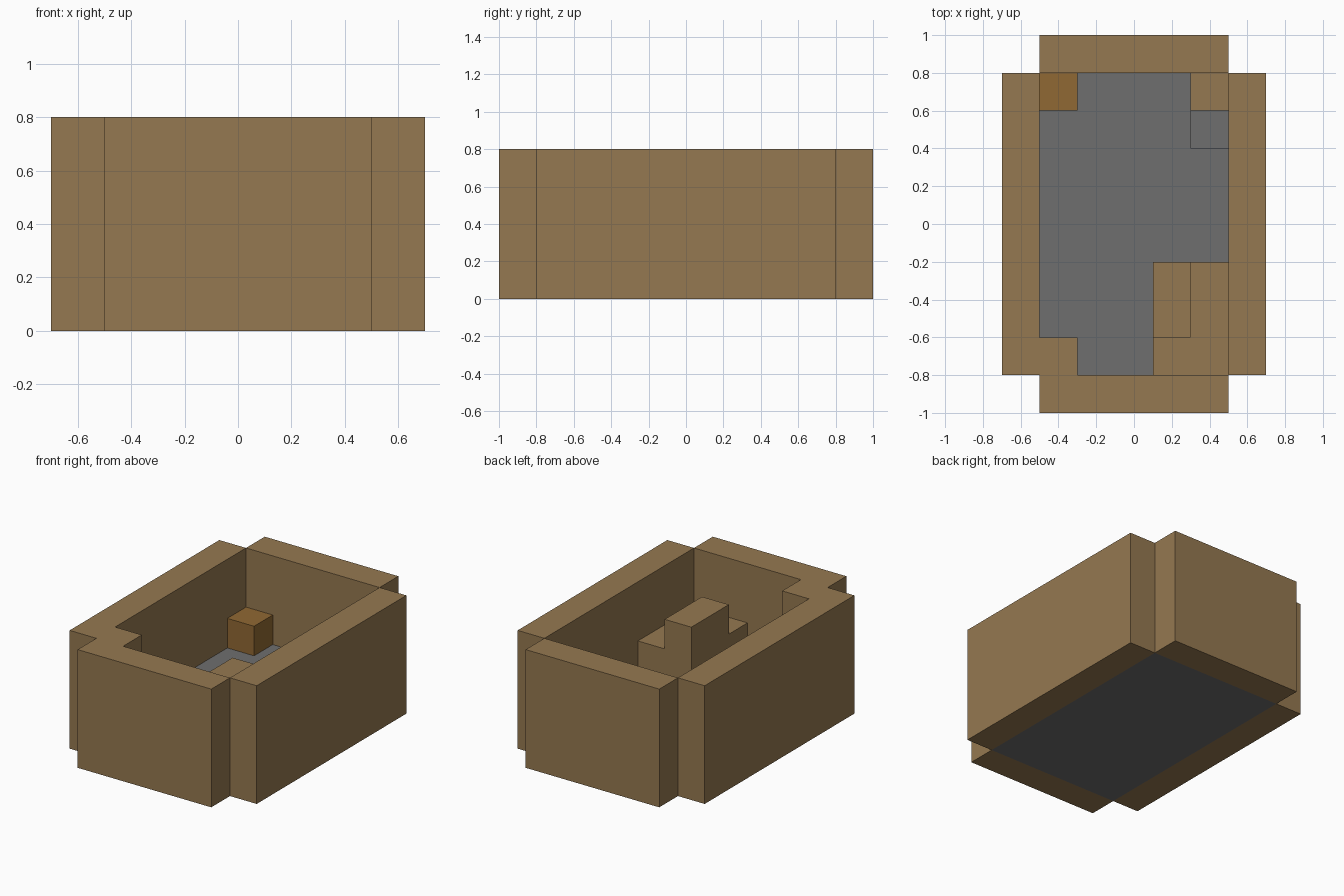
import bpy
import bmesh

cube = bpy.data.objects.get("Cube")
if cube:
    bpy.data.objects.remove(cube, do_unlink=True)


def make_material(name, rgb):
    mat = bpy.data.materials.new(name)
    mat.use_nodes = True
    mat.diffuse_color = (*rgb, 1)
    mat.node_tree.nodes["Principled BSDF"].inputs["Base Color"].default_value = (*rgb, 1)
    return mat


tan = make_material("tan wood", (0.30, 0.19, 0.082))
amber = make_material("amber wood", (0.28, 0.14, 0.033))
grey = make_material("grey stone", (0.158, 0.158, 0.158))


def prism(name, outline, bottom, top, mat):
    """Extrude a counter-clockwise floor outline from bottom to top."""
    bm = bmesh.new()
    face = bm.faces.new([bm.verts.new((x, y, bottom)) for x, y in outline])
    grown = bmesh.ops.extrude_face_region(bm, geom=[face], use_keep_orig=True)
    for v in grown["geom"]:
        if isinstance(v, bmesh.types.BMVert):
            v.co.z = top
    bmesh.ops.recalc_face_normals(bm, faces=bm.faces)
    mesh = bpy.data.meshes.new(name)
    bm.to_mesh(mesh)
    bm.free()
    mesh.materials.append(mat)
    obj = bpy.data.objects.new(name, mesh)
    bpy.context.collection.objects.link(obj)
    return obj


def block(name, x0, x1, y0, y1, bottom, top, mat):
    return prism(name, [(x0, y0), (x1, y0), (x1, y1), (x0, y1)], bottom, top, mat)


STEP = 0.2            # edge of one unit block
RIM = 4 * STEP        # wall height
IN_X, IN_Y = 0.5, 0.8  # half size of the room

# Floor slab, flush with the wall bases
block("floor", -IN_X, IN_X, -IN_Y, IN_Y, 0, STEP, grey)

# Four walls that meet only along their corner edges
for name, side in (("right_wall", -1), ("left_wall", 1)):
    x0, x1 = sorted((side * IN_X, side * (IN_X + STEP)))
    block(name, x0, x1, -IN_Y, IN_Y, 0, RIM, tan)
for name, side in (("front_wall", -1), ("back_wall", 1)):
    y0, y1 = sorted((side * IN_Y, side * (IN_Y + STEP)))
    block(name, -IN_X, IN_X, y0, y1, 0, RIM, tan)

# Full-height post in the front right corner
block("corner_post", -IN_X, -IN_X + STEP, -IN_Y, -IN_Y + STEP, STEP, RIM, tan)

# Low L-shaped bench wrapped around a taller table
prism("bench", [(0.1, -IN_Y), (IN_X, -IN_Y), (IN_X, -0.2), (0.3, -0.2),
                (0.3, -0.6), (0.1, -0.6)], STEP, 2 * STEP, tan)
block("table", 0.1, 0.3, -0.6, -0.2, STEP, 3 * STEP, tan)

# Single blocks along the back wall
block("amber_crate", -IN_X, -IN_X + STEP, IN_Y - STEP, IN_Y, STEP, 2 * STEP, amber)
block("back_step", IN_X - STEP, IN_X, IN_Y - STEP, IN_Y, STEP, 3 * STEP, tan)
block("stone_step", IN_X - STEP, IN_X, IN_Y - 2 * STEP, IN_Y - STEP, STEP, 2 * STEP, grey)
